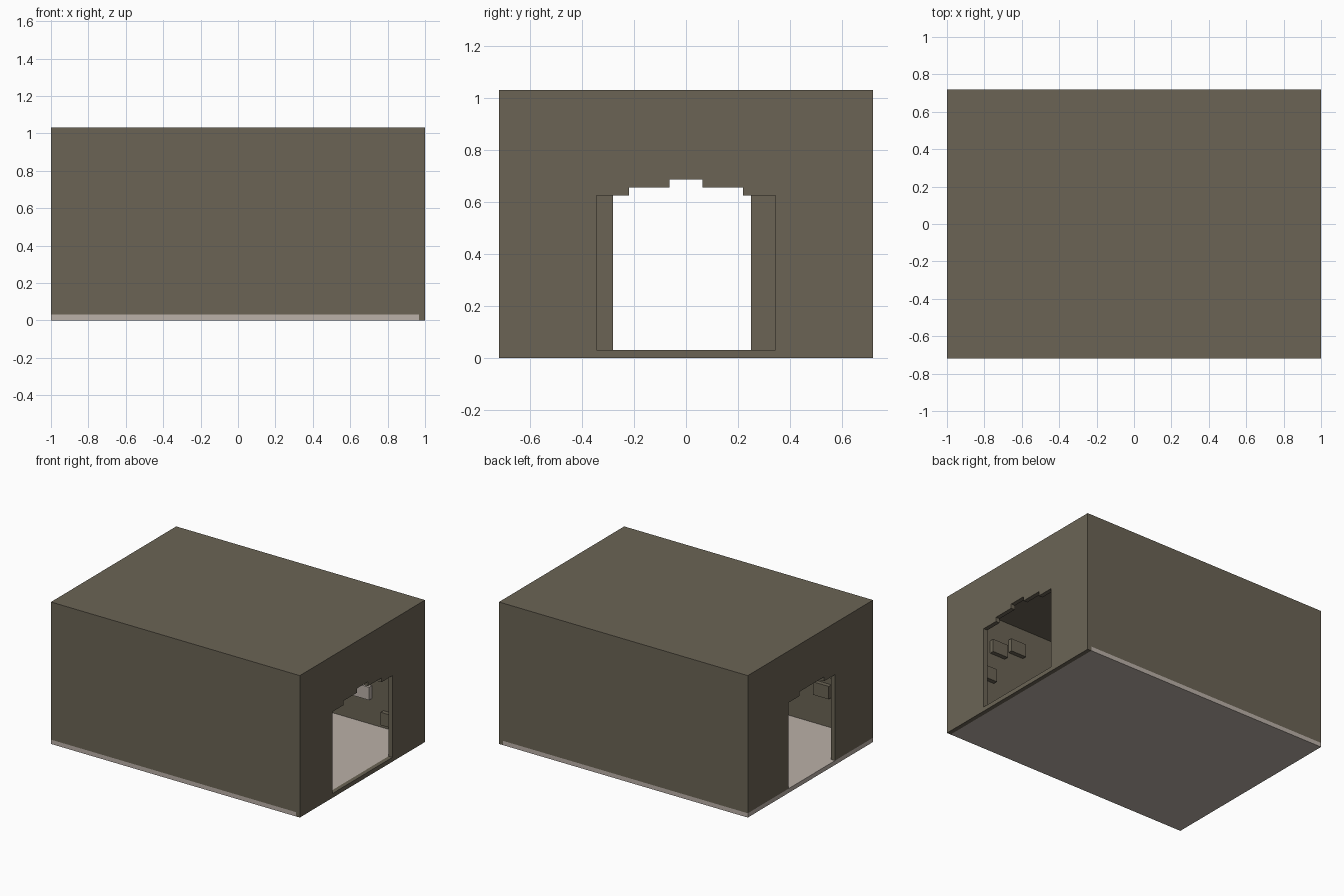
import bpy, bmesh, random
from mathutils import Vector

if "Cube" in bpy.data.objects:
    bpy.data.objects.remove(bpy.data.objects["Cube"])

V = 1 / 32  # one block of the grid; all sizes below are in blocks
random.seed(4)


def material(name, rgb):
    m = bpy.data.materials.new(name)
    lin = [((c / 255 + 0.055) / 1.055) ** 2.4 for c in rgb]
    m.diffuse_color = (*lin, 1)
    m.use_nodes = True
    m.node_tree.nodes["Principled BSDF"].inputs["Base Color"].default_value = m.diffuse_color
    return m


WALL = material("olive stone", (107, 100, 85))
FLOOR = material("pale grey stone", (187, 177, 168))


def finish(bm, name, mat):
    bmesh.ops.recalc_face_normals(bm, faces=bm.faces[:])
    me = bpy.data.meshes.new(name)
    bm.to_mesh(me)
    bm.free()
    me.materials.append(mat)
    ob = bpy.data.objects.new(name, me)
    bpy.context.collection.objects.link(ob)
    return ob


def box(name, lo, hi, mat):
    bm = bmesh.new()
    bmesh.ops.create_cube(bm, size=1)
    for v in bm.verts:
        v.co = [(lo[i] if v.co[i] < 0 else hi[i]) * V for i in range(3)]
    return finish(bm, name, mat)


def end_wall(name, x0, x1, arch):
    """Wall across y with a doorway; arch = (y, z) points from left foot to right foot."""
    outline = [(-23, 1), *arch, (23, 1), (23, 33), (-23, 33)]
    bm = bmesh.new()
    face = bm.faces.new([bm.verts.new((x0 * V, y * V, z * V)) for y, z in outline])
    ext = bmesh.ops.extrude_face_region(bm, geom=[face])["geom"]
    verts = [g for g in ext if isinstance(g, bmesh.types.BMVert)]
    bmesh.ops.translate(bm, verts=verts, vec=Vector(((x1 - x0) * V, 0, 0)))
    return finish(bm, name, WALL)


# Floor and ceiling
box("floor", (-32, -23, 0), (31, 23, 1), FLOOR)
box("ceiling", (-31, -22, 32), (31, 22, 33), WALL)

# Long side walls
for side, name in ((-1, "front_wall"), (1, "back_wall")):
    y0, y1 = sorted((22 * side, 23 * side))
    box(name, (-31, y0, 1), (31, y1, 33), WALL)

# End walls with stepped doorways, and the sill under the right one
end_wall("right_wall", 31, 32,
         [(-11, 1), (-11, 20), (-7, 20), (-7, 21), (-2, 21), (-2, 22),
          (2, 22), (2, 21), (7, 21), (7, 20), (11, 20), (11, 1)])
box("right_sill", (31, -23, 0), (32, 23, 1), WALL)
end_wall("left_wall", -32, -31,
         [(-9, 1), (-9, 21), (-5, 21), (-5, 22), (4, 22), (4, 21), (8, 21), (8, 1)])


# Stones standing one block proud of the inner side walls
def stone(side, x, z, mat=WALL):
    y0, y1 = sorted((21 * side, 22 * side))
    box("wall_stone", (x, y0, z), (x + 4, y1, z + 3), mat)


for x, z in ((17, 23), (12, 25), (20, 16), (-22, 8), (-18, 11), (-23, 13)):
    stone(-1, x, z)
stone(1, 15, 7, FLOOR)
stone(1, 22, 2)
for side in (-1, 1):
    for x in range(-12, 10, 7):
        stone(side, x + random.randint(0, 2), random.randint(4, 26))
